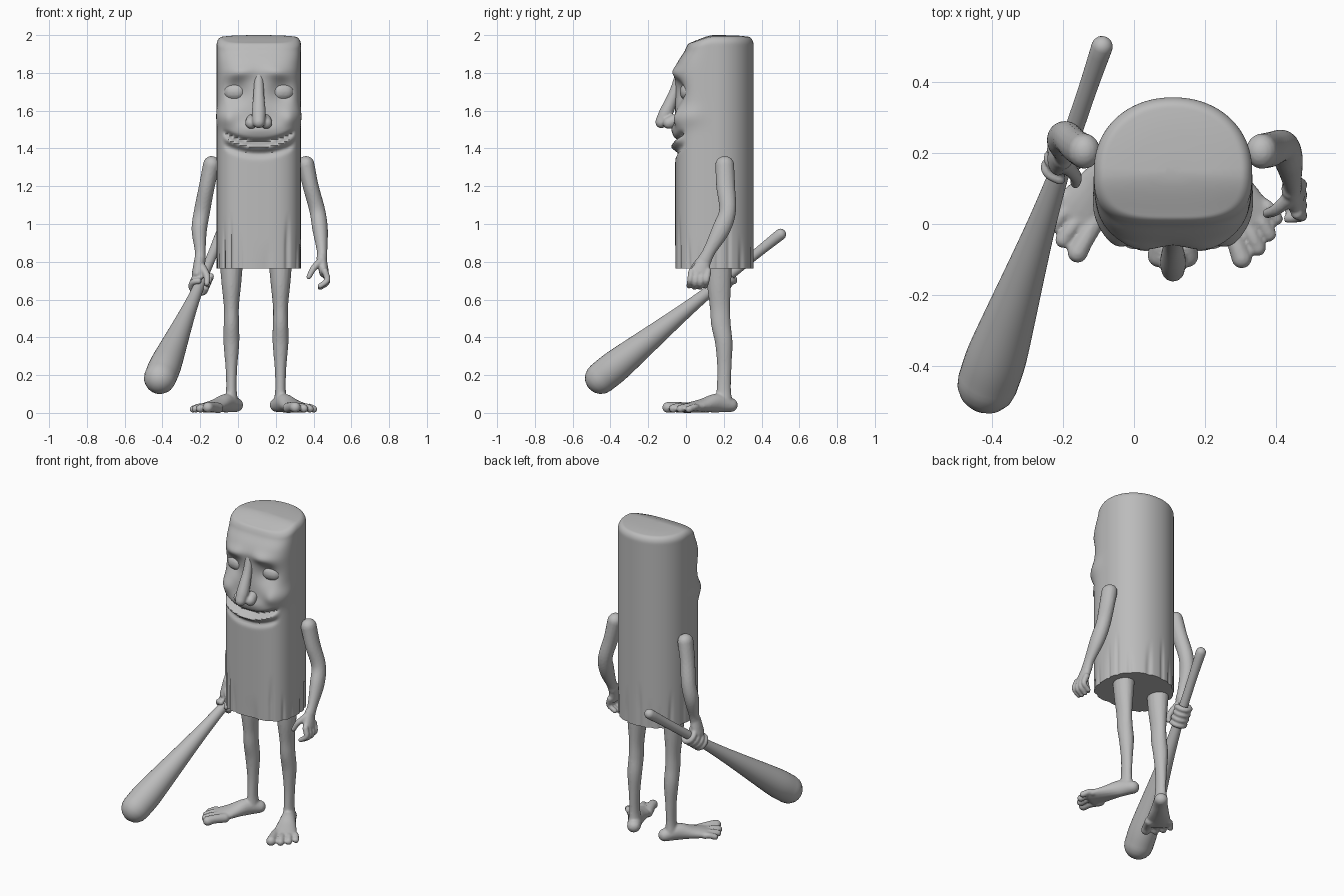
import bpy, bmesh
from math import sin, cos, pi, exp, radians, copysign
from mathutils import Vector

cube = bpy.data.objects.get("Cube")
if cube:
    bpy.data.objects.remove(cube)

grey = bpy.data.materials.new("plain grey")
grey.use_nodes = True
grey.diffuse_color = (0.5, 0.5, 0.5, 1)
grey.node_tree.nodes["Principled BSDF"].inputs["Base Color"].default_value = (0.5, 0.5, 0.5, 1)

MID_X, MID_Y = 0.11, 0.15   # axis of the trunk
BOTTOM, TOP = 0.765, 2.0


def finish(name, bm, voxel=0):
    """Turn a bmesh into a smooth object, optionally fusing its pieces."""
    bmesh.ops.recalc_face_normals(bm, faces=bm.faces)
    mesh = bpy.data.meshes.new(name)
    bm.to_mesh(mesh)
    bm.free()
    mesh.materials.append(grey)
    obj = bpy.data.objects.new(name, mesh)
    bpy.context.collection.objects.link(obj)
    bpy.ops.object.select_all(action='DESELECT')
    obj.select_set(True)
    bpy.context.view_layer.objects.active = obj
    bpy.ops.object.shade_smooth_by_angle(angle=radians(50))
    if voxel:
        fuse = obj.modifiers.new("fuse", 'REMESH')
        fuse.mode = 'VOXEL'
        fuse.voxel_size = voxel
        fuse.use_smooth_shade = True
        relax = obj.modifiers.new("relax", 'SMOOTH')
        relax.factor = 0.5
        relax.iterations = 3
    return obj


def skin_rings(bm, rings):
    """Bridge rings of points and close both ends."""
    loops = [[bm.verts.new(p) for p in ring] for ring in rings]
    n = len(loops[0])
    for a, b in zip(loops, loops[1:]):
        for i in range(n):
            j = (i + 1) % n
            bm.faces.new((a[i], a[j], b[j], b[i]))
    bm.faces.new(loops[0][::-1])
    bm.faces.new(loops[-1])


def tube(bm, points, ref=None, sides=16, steps=6):
    """Round-ended limb through (x, y, z, width[, height]) points."""
    pts = [Vector((*p[:4], p[4] if len(p) > 4 else p[3])) for p in points]
    ext = [pts[0] * 2 - pts[1]] + pts + [pts[-1] * 2 - pts[-2]]
    path = []
    for a, b, c, d in zip(ext, ext[1:], ext[2:], ext[3:]):
        for k in range(steps):
            t = k / steps
            path.append(0.5 * (2 * b + (c - a) * t + (2 * a - 5 * b + 4 * c - d) * t**2
                               + (3 * b - a - 3 * c + d) * t**3))
    path.append(pts[-1])
    span = (pts[-1] - pts[0])
    if ref is None:
        flat = abs(span[2]) < 0.7 * Vector(span[:3]).length
        ref = Vector((0, 0, 1)) if flat else Vector((0, 1, 0))

    def ring(p, tangent, shift=0, scale=1):
        side = tangent.cross(ref).normalized()
        up = side.cross(tangent).normalized()
        centre = Vector(p[:3]) + tangent * shift
        return [centre + (side * cos(a) * p[3] + up * sin(a) * p[4]) * scale
                for a in (2 * pi * i / sides for i in range(sides))]

    tang = []
    for i in range(len(path)):
        step = path[min(i + 1, len(path) - 1)] - path[max(i - 1, 0)]
        tang.append(Vector(step[:3]).normalized())
    arcs = [radians(a) for a in (80, 60, 40, 20)]
    first, last = path[0], path[-1]
    rings = [ring(first, tang[0], -sin(a) * min(first[3:]), cos(a)) for a in arcs]
    rings += [ring(p, t) for p, t in zip(path, tang)]
    rings += [ring(last, tang[-1], sin(a) * min(last[3:]), cos(a)) for a in arcs[::-1]]
    skin_rings(bm, rings)


def bump(*offsets):
    return exp(-sum(o * o for o in offsets))


def ramp(t):
    t = max(0, min(1, t))
    return t * t * (3 - 2 * t)


def face_relief(x, z):
    """Forward push of the face: brows, sockets, cheeks and smiling mouth."""
    u = abs(x - MID_X)
    smile = z - 1.435 - 1.4 * u * u
    mouth = ramp((0.2 - u) / 0.05)
    d = 0.022 * bump((u - 0.1) / 0.07, (z - 1.81 + u * 0.1) / 0.035)
    d -= 0.04 * bump((u - 0.12) / 0.06, (z - 1.7) / 0.065)
    d += 0.03 * bump((u - 0.17) / 0.05, (z - 1.56) / 0.05)
    d += 0.02 * bump(u / 0.12, (z - 1.5) / 0.04)
    d += mouth * (0.022 * bump((smile + 0.028) / 0.018) - 0.03 * bump(smile / 0.014)
                  - 0.015 * bump((smile + 0.065) / 0.018))
    return d


# Trunk: a rounded-front column with the face and a furrowed hem
def trunk_ring(z, scale, sides=160):
    ring = []
    for i in range(sides):
        a = 2 * pi * i / sides
        c, s = cos(a), sin(a)
        front = s < 0
        power = 2 / 3.2 if front else 2 / 2.1
        x = copysign(abs(c) ** power, c) * 0.223
        y = copysign(abs(s) ** power, s) * 0.207
        if front:
            y *= 1 - 0.28 * ramp((z - 1.8) / 0.18)
            y -= face_relief(x + MID_X, z) * ramp(-s * 1.6)
        side = 0.04 * bump((z - 1.57) / 0.05, (y + 0.12) / 0.06)
        hem = ramp((1.0 + 0.08 * sin(5 * a) - z) / 0.2)
        k = scale * (1 + side - 0.035 * hem * max(0, sin(17 * a + 2 * sin(3 * a))) ** 2)
        tilt = 0.035 * ramp((z - 1.85) / 0.15) * ramp(-y * scale / 0.15)
        ring.append((MID_X + x * k, MID_Y + y * k, z - tilt))
    return ring


rows = [(BOTTOM + (1.95 - BOTTOM) * i / 120, 1) for i in range(121)]
rows += [(1.95 + 0.042 * sin(a), 1 - 0.15 * (1 - cos(a)))
         for a in (pi / 2 * k / 8 for k in range(1, 9))]
rows += [(TOP - 0.008 * s * s, s) for s in (0.7, 0.5, 0.3, 0.1)]
bm = bmesh.new()
skin_rings(bm, [trunk_ring(z, s) for z, s in rows])
finish("trunk", bm)

# Nose with its two wings
bm = bmesh.new()
tube(bm, [(MID_X, -0.03, 1.8, 0.026), (MID_X, -0.06, 1.7, 0.028),
          (MID_X, -0.105, 1.59, 0.037), (MID_X, -0.13, 1.54, 0.033)])
for s in (-1, 1):
    tube(bm, [(MID_X + s * 0.035, -0.06, 1.55, 0.032), (MID_X + s * 0.04, -0.09, 1.535, 0.032)])
finish("nose", bm, 0.006)

# Closed eyes
for s, side in ((1, "left"), (-1, "right")):
    bm = bmesh.new()
    tube(bm, [(MID_X + s * (0.125 + k), 0.02 + k * 0.2, 1.7, 0.052) for k in (-0.012, 0.012)])
    finish(side + "_eye", bm, 0.006)

# Legs and feet, each foot turned outward
for s, side, ax, turn in ((1, "left", 0.225, 27), (-1, "right", -0.035, 36)):
    bm = bmesh.new()
    tube(bm, [(ax, 0.175, 0.8, 0.062, 0.07), (ax, 0.175, 0.68, 0.052, 0.064),
              (ax, 0.18, 0.56, 0.04, 0.054), (ax, 0.185, 0.47, 0.041, 0.052),
              (ax, 0.2, 0.37, 0.042, 0.046), (ax, 0.203, 0.24, 0.031, 0.038),
              (ax, 0.2, 0.13, 0.028, 0.038), (ax, 0.2, 0.06, 0.036, 0.045)])
    ca, sa = cos(radians(turn)), sin(radians(turn))

    def foot(f, w, z, *size):
        return (ax + s * (f * sa + w * ca), 0.2 - f * ca + w * sa, z, *size)

    tube(bm, [foot(-0.04, 0, 0.042, 0.04, 0.038), foot(0.04, 0, 0.052, 0.045, 0.05),
              foot(0.13, 0, 0.038, 0.062, 0.036), foot(0.22, 0, 0.026, 0.08, 0.025)])
    for w, reach, r in ((-0.06, 0.3, 0.029), (-0.01, 0.295, 0.023),
                        (0.032, 0.275, 0.021), (0.068, 0.245, 0.019)):
        tube(bm, [foot(0.19, w * 0.85, 0.026, r), foot(reach - 0.04, w, 0.032, r * 0.9),
                  foot(reach, w * 1.08, r, r)])
    finish(side + "_leg", bm, 0.007)

# Left arm with an open, curled hand
bm = bmesh.new()
tube(bm, [(0.36, 0.205, 1.315, 0.045, 0.05), (0.385, 0.21, 1.2, 0.042, 0.05),
          (0.42, 0.22, 1.07, 0.042, 0.045), (0.435, 0.185, 0.97, 0.041, 0.048),
          (0.445, 0.125, 0.86, 0.028, 0.034), (0.445, 0.1, 0.81, 0.028, 0.036)])
tube(bm, [(0.442, 0.1, 0.82, 0.027, 0.034), (0.455, 0.075, 0.745, 0.026, 0.05)])
for i in range(4):
    y, drop = 0.03 + 0.029 * i, 0.008 * abs(i - 1.5)
    tube(bm, [(0.46, y, 0.75, 0.018), (0.472, y - 0.008, 0.69 + drop, 0.016),
              (0.435, y - 0.014, 0.66 + drop, 0.014)])
tube(bm, [(0.435, 0.07, 0.8, 0.021), (0.4, 0.04, 0.765, 0.017), (0.375, 0.03, 0.72, 0.014)])
finish("left_arm", bm, 0.006)

# Club, thin at the grip and fat at the far end
grip, tip = Vector((-0.09, 0.5, 0.945)), Vector((-0.413, -0.45, 0.185))
axis = (tip - grip).normalized()
bm = bmesh.new()
tube(bm, [(*grip.lerp(tip, t), r) for t, r in
          ((0, 0.03), (0.15, 0.026), (0.35, 0.028), (0.5, 0.038), (0.65, 0.054),
           (0.8, 0.072), (0.92, 0.085), (1, 0.085))], sides=32)
finish("club", bm)

# Right arm with a fist closed round the club
bm = bmesh.new()
tube(bm, [(-0.14, 0.205, 1.315, 0.045, 0.05), (-0.165, 0.22, 1.2, 0.042, 0.048),
          (-0.19, 0.245, 1.07, 0.043, 0.045), (-0.205, 0.235, 0.97, 0.041, 0.046),
          (-0.2, 0.205, 0.86, 0.029, 0.033), (-0.2, 0.19, 0.81, 0.03, 0.036)])
tube(bm, [(-0.2, 0.19, 0.82, 0.03, 0.036), (-0.215, 0.185, 0.735, 0.03, 0.05)])
out = axis.cross(Vector((0, 0, 1))).normalized()
if out.x > 0:
    out.negate()
over = axis.cross(out).normalized()
if over.z < 0:
    over.negate()
for i in range(4):
    centre = grip.lerp(tip, 0.285 + 0.027 * i)
    tube(bm, [(*(centre + (out * cos(a) + over * sin(a)) * 0.04), 0.017)
              for a in (radians(100 - 45 * k) for k in range(7))], ref=axis, steps=3)
tube(bm, [(-0.19, 0.165, 0.77, 0.022), (-0.165, 0.135, 0.725, 0.018),
          (-0.165, 0.115, 0.685, 0.015)])
finish("right_arm", bm, 0.006)
